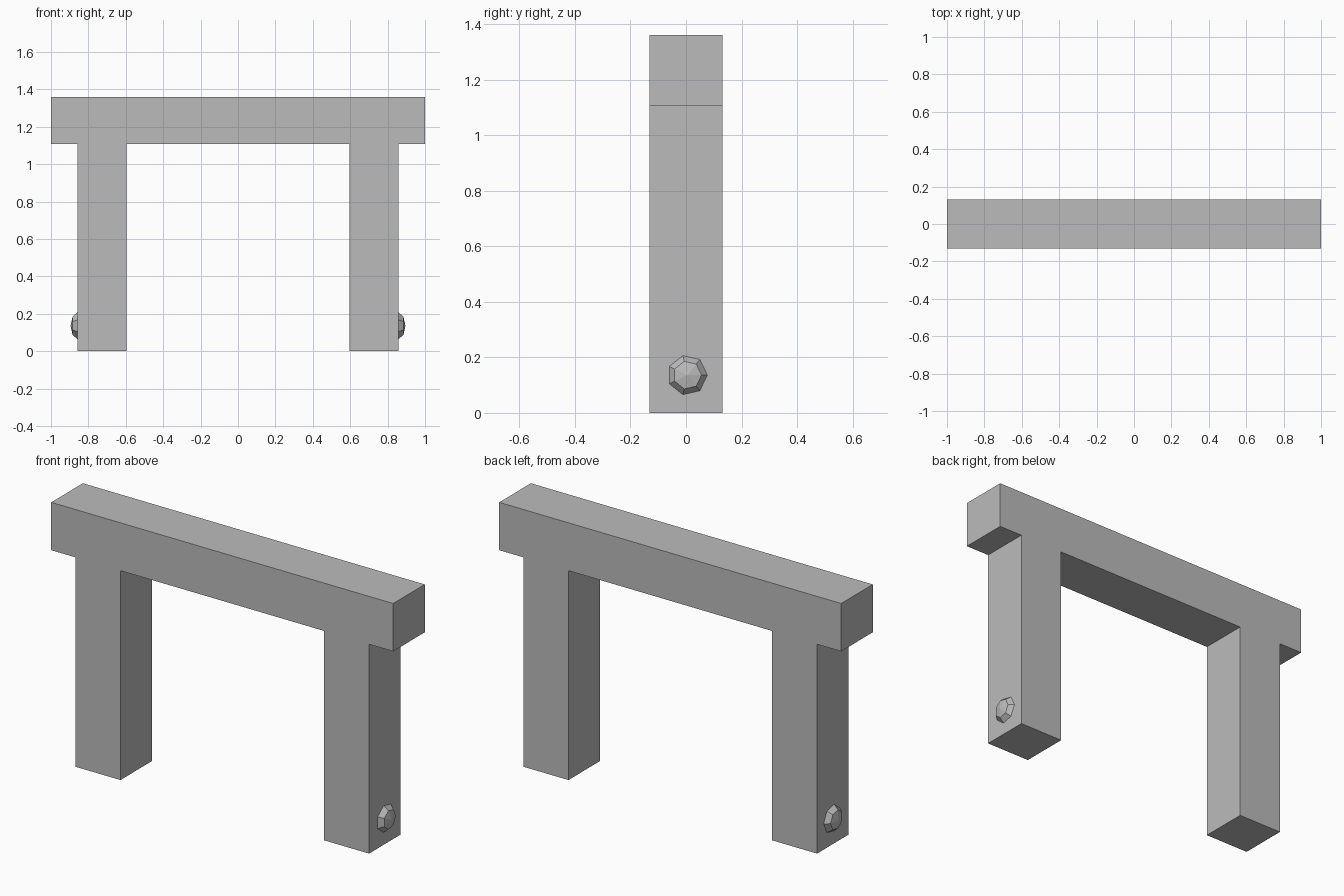
import bpy
import bmesh
from math import cos, sin, tau

cube = bpy.data.objects.get("Cube")
if cube:
    bpy.data.objects.remove(cube, do_unlink=True)

grey = bpy.data.materials.new("plain grey")
grey.use_nodes = True
colour = (0.5, 0.5, 0.5, 1)
grey.diffuse_color = colour
grey.node_tree.nodes["Principled BSDF"].inputs["Base Color"].default_value = colour

HALF_DEPTH = 0.132
TOP, BEAM_BOTTOM = 1.36, 1.107
LEG_IN, LEG_OUT = 0.595, 0.859


def add_object(name, bm):
    bmesh.ops.recalc_face_normals(bm, faces=bm.faces)
    mesh = bpy.data.meshes.new(name)
    bm.to_mesh(mesh)
    bm.free()
    mesh.materials.append(grey)
    obj = bpy.data.objects.new(name, mesh)
    bpy.context.collection.objects.link(obj)
    return obj


# Frame: beam and two legs as one extruded profile
half = [(LEG_IN, BEAM_BOTTOM), (LEG_IN, 0), (LEG_OUT, 0),
        (LEG_OUT, BEAM_BOTTOM), (1, BEAM_BOTTOM), (1, TOP)]
outline = half + [(-x, z) for x, z in reversed(half)]
bm = bmesh.new()
front = bm.faces.new([bm.verts.new((x, -HALF_DEPTH, z)) for x, z in outline])
back = bmesh.ops.extrude_face_region(bm, geom=[front], use_keep_orig=True)
moved = [v for v in back["geom"] if isinstance(v, bmesh.types.BMVert)]
bmesh.ops.translate(bm, verts=moved, vec=(0, 2 * HALF_DEPTH, 0))
add_object("gate_frame", bm)


# Knobs: seven-sided faceted domes on the outer leg faces
def add_knob(name, side, sides=7, radius=0.072, height=0.036):
    bm = bmesh.new()
    centre_y, centre_z = 0.005, 0.136
    rings = []
    for r, h in ((1, -0.2), (1, 0), (0.707, 0.707)):
        rings.append([bm.verts.new((side * (LEG_OUT + h * height),
                                    centre_y + r * radius * cos(tau * i / sides),
                                    centre_z + r * radius * sin(tau * i / sides)))
                      for i in range(sides)])
    tip = bm.verts.new((side * (LEG_OUT + height), centre_y, centre_z))
    bm.faces.new(rings[0])
    for i in range(sides):
        j = (i + 1) % sides
        for a, b in zip(rings, rings[1:]):
            bm.faces.new((a[i], a[j], b[j], b[i]))
        bm.faces.new((rings[-1][i], rings[-1][j], tip))
    return add_object(name, bm)


add_knob("left_knob", 1)
add_knob("right_knob", -1)
